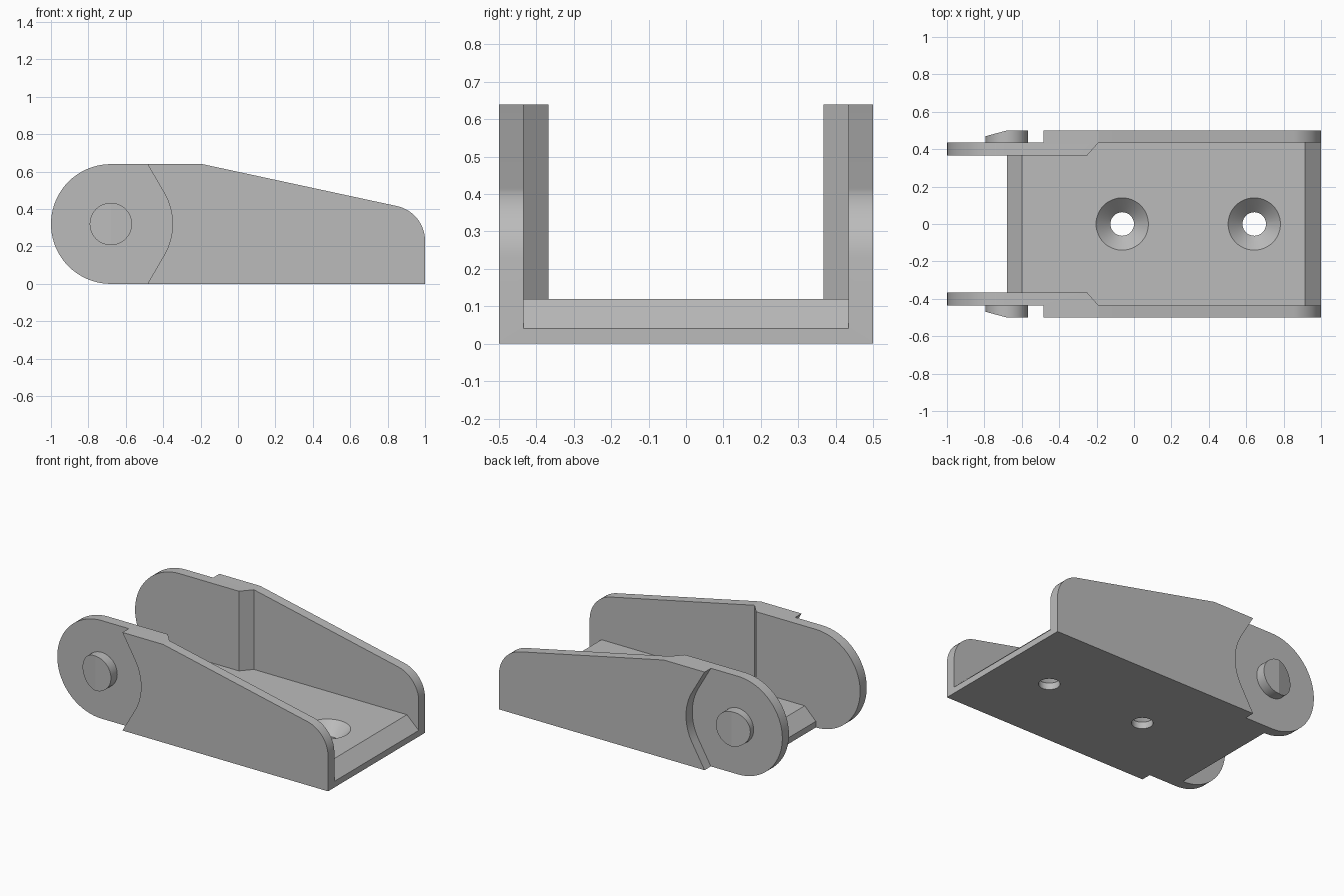
import bpy, bmesh
from math import sin, cos, radians

default = bpy.data.objects.get("Cube")
if default:
    bpy.data.objects.remove(default)

steel = bpy.data.materials.new("plain_grey")
steel.use_nodes = True
GREY = (0.5, 0.5, 0.5, 1)
steel.diffuse_color = GREY
steel.node_tree.nodes["Principled BSDF"].inputs["Base Color"].default_value = GREY

PX, PZ, H = -0.68, 0.32, 0.64          # pivot position and wall height
OUT, MID, INN = 0.5, 0.435, 0.367      # wall layer offsets from the centre


def arc(cx, cz, r, a0, a1, n):
    steps = [radians(a0 + (a1 - a0) * i / n) for i in range(n + 1)]
    return [(cx + r * cos(a), cz + r * sin(a)) for a in steps]


def finish(name, bm):
    bmesh.ops.recalc_face_normals(bm, faces=bm.faces)
    mesh = bpy.data.meshes.new(name)
    bm.to_mesh(mesh)
    bm.free()
    mesh.materials.append(steel)
    ob = bpy.data.objects.new(name, mesh)
    bpy.context.scene.collection.objects.link(ob)
    return ob


def prism(profile, y0, y1, shift=None):
    """Extrude an x-z profile along y; shift moves points on the y1 side."""
    bm = bmesh.new()
    a = [bm.verts.new((x, y0, z)) for x, z in profile]
    far = [shift(x, z) for x, z in profile] if shift else profile
    b = [bm.verts.new((x, y1, z)) for x, z in far]
    bm.faces.new(a)
    bm.faces.new(b[::-1])
    for i in range(len(a)):
        j = (i + 1) % len(a)
        bm.faces.new((a[i], a[j], b[j], b[i]))
    return bm


def activate(ob):
    bpy.ops.object.select_all(action='DESELECT')
    ob.select_set(True)
    bpy.context.view_layer.objects.active = ob


def combine(target, tool, operation):
    mod = target.modifiers.new("combine", 'BOOLEAN')
    mod.operation, mod.object, mod.solver = operation, tool, 'EXACT'
    activate(target)
    bpy.ops.object.modifier_apply(modifier=mod.name)
    bpy.data.objects.remove(tool)


# Floor plate with bevelled ends
floor = [(PX, 0), (1, 0), (1, 0.04), (0.915, 0.12), (-0.6, 0.12), (PX, 0.04)]
bracket = finish("bracket_body", prism(floor, -MID, MID))

# Outer wall: concave notch round the pivot, sloping top, rounded end
notch_x = PX + 0.33 * cos(radians(30)) - 0.09
outer = ([(notch_x, 0), (1, 0)] + arc(0.81, 0.23, 0.19, 0, 77.7, 14)
         + [(-0.19, H), (notch_x, H)] + arc(PX, PZ, 0.33, 30, -30, 16))

# Inner ear: rounded pivot end, slanted step where it meets the outer wall
ear = arc(PX, PZ, PZ, 90, 270, 40) + [(-0.19, 0), (-0.19, H)]


def slant(x, z):
    return (-0.25, z) if x > -0.2 else (x, z)


for side in (-1, 1):
    combine(bracket, finish("ear", prism(ear, side * MID, side * INN, slant)), 'UNION')
    combine(bracket, finish("outer_wall", prism(outer, side * MID, side * OUT)), 'UNION')

# Countersunk screw holes
for x in (-0.063, 0.643):
    rings = [(0.063, -0.05), (0.063, 0.043), (0.14, 0.12), (0.14, 0.2)]
    bm = bmesh.new()
    loops = [[bm.verts.new((x + px, py, z)) for px, py in arc(0, 0, r, 0, 352.5, 47)]
             for r, z in rings]
    bm.faces.new(loops[0])
    bm.faces.new(loops[-1])
    for lo, hi in zip(loops, loops[1:]):
        for i in range(48):
            j = (i + 1) % 48
            bm.faces.new((lo[i], lo[j], hi[j], hi[i]))
    cutter = finish("hole_cutter", bm)
    cutter.hide_render = True
    combine(bracket, cutter, 'DIFFERENCE')

# Pivot pins, with half of the end face cut at a slant
pins = []
for side, name in ((-1, "front_pivot_pin"), (1, "back_pivot_pin")):
    bm = prism(arc(PX, PZ, 0.113, 0, 352.5, 47), side * 0.42, side * OUT)
    bmesh.ops.bisect_plane(bm, geom=bm.verts[:] + bm.edges[:] + bm.faces[:],
                           plane_co=(PX, 0, 0), plane_no=(1, 0, 0), dist=1e-4)
    for v in bm.verts:
        if abs(v.co.y) > 0.49 and v.co.x < PX:
            v.co.y -= side * 0.27 * (PX - v.co.x)
    pins.append(finish(name, bm))

# Smooth curved faces, keep hard edges
for ob in [bracket] + pins:
    activate(ob)
    bpy.ops.object.shade_smooth_by_angle(angle=radians(11))
